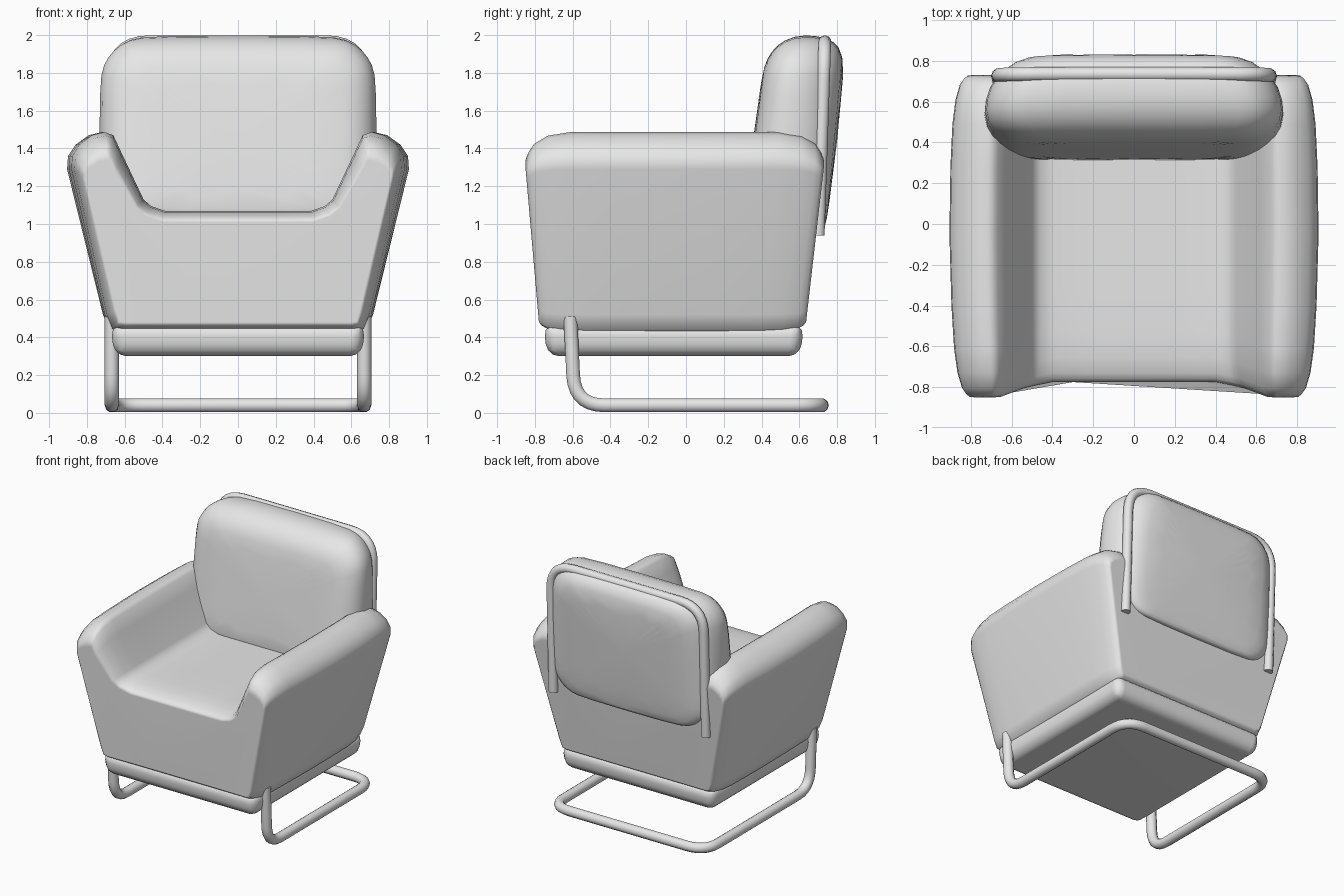
import bpy, bmesh, math
from mathutils import Vector

cube = bpy.data.objects.get("Cube")
if cube:
    bpy.data.objects.remove(cube, do_unlink=True)

grey = bpy.data.materials.new("light_grey")
grey.use_nodes = True
grey.diffuse_color = (0.8, 0.8, 0.8, 1)
grey.node_tree.nodes["Principled BSDF"].inputs["Base Color"].default_value = (0.8, 0.8, 0.8, 1)


def clamp(v):
    return max(0.0, min(1.0, v))


def select_only(obj):
    bpy.ops.object.select_all(action='DESELECT')
    obj.select_set(True)
    bpy.context.view_layer.objects.active = obj


def finish(name, bm):
    bmesh.ops.recalc_face_normals(bm, faces=bm.faces)
    mesh = bpy.data.meshes.new(name)
    bm.to_mesh(mesh)
    bm.free()
    mesh.materials.append(grey)
    obj = bpy.data.objects.new(name, mesh)
    bpy.context.collection.objects.link(obj)
    select_only(obj)
    bpy.ops.object.shade_smooth_by_angle(angle=math.radians(55))
    return obj


def loft(name, rings):
    """Skin a list of equally long closed rings and cap both ends."""
    bm = bmesh.new()
    loops = [[bm.verts.new(p) for p in ring] for ring in rings]
    n = len(loops[0])
    for a, b in zip(loops, loops[1:]):
        for i in range(n):
            j = (i + 1) % n
            bm.faces.new((a[i], a[j], b[j], b[i]))
    bm.faces.new(loops[0])
    bm.faces.new(loops[-1])
    return finish(name, bm)


def tube(name, points, corner, radius):
    """Bent pipe through points, with rounded corners."""
    pts = [Vector(p) for p in points]
    path = [pts[0]]
    for a, p, b in zip(pts, pts[1:], pts[2:]):
        start = p + (a - p).normalized() * corner
        end = p + (b - p).normalized() * corner
        for i in range(8):
            t = i / 7
            path.append(start * (1 - t) ** 2 + p * 2 * t * (1 - t) + end * t * t)
    path.append(pts[-1])
    curve = bpy.data.curves.new(name, 'CURVE')
    curve.dimensions = '3D'
    curve.bevel_depth = radius
    curve.bevel_resolution = 3
    curve.use_fill_caps = True
    spline = curve.splines.new('POLY')
    spline.points.add(len(path) - 1)
    for sp, p in zip(spline.points, path):
        sp.co = (*p, 1)
    curve.materials.append(grey)
    obj = bpy.data.objects.new(name, curve)
    bpy.context.collection.objects.link(obj)
    select_only(obj)
    bpy.ops.object.convert(target='MESH')
    bpy.ops.object.shade_smooth_by_angle(angle=math.radians(55))


# Seat body: U-shaped profile with both arms, lofted front to back
half = [(0.3, 0.42), (0.62, 0.42), (0.68, 0.44), (0.715, 0.52), (0.905, 1.29),
        (0.9, 1.36), (0.86, 1.42), (0.79, 1.47), (0.72, 1.487), (0.67, 1.47),
        (0.62, 1.37), (0.5, 1.13), (0.46, 1.095), (0.39, 1.07), (0.2, 1.07)]
profile = [Vector(p) for p in half] + [Vector((-x, z)) for x, z in reversed(half)]


def inset_profile(amount, arm_drop):
    out = []
    for i, p in enumerate(profile):
        e1 = (p - profile[i - 1]).normalized()
        e2 = (profile[(i + 1) % len(profile)] - p).normalized()
        t = (e1 + e2).normalized()
        q = p + Vector((-t.y, t.x)) * amount
        if q.y > 1.07:
            q.y = 1.07 + (q.y - 1.07) * (1 - arm_drop)
        out.append(q)
    return out


def body_ring(depth, inset, drop, side):
    ring = []
    for x, z in inset_profile(inset, drop):
        h = clamp((z - 0.43) / 0.87)
        if side < 0:
            y = -0.775 - 0.075 * h * clamp((abs(x) - 0.4) / 0.27) + depth
        else:
            y = 0.63 + 0.1 * h - depth
        pinch = 0.03 * (y / 0.7) ** 2 * clamp((abs(x) - 0.5) / 0.4)
        ring.append((x - math.copysign(pinch, x), y, z))
    return ring


ends = [(0, 0.06, 0.25), (0.015, 0.042, 0.18), (0.045, 0.024, 0.1),
        (0.12, 0.007, 0.03), (0.24, 0, 0), (0.45, 0, 0)]
rings = [body_ring(*e, -1) for e in ends]
rings.append([(x, -0.05, z) for x, z in inset_profile(0, 0)])
rings += [body_ring(*e, 1) for e in reversed(ends)]
body = loft("seat_body", rings)
body.modifiers.new("soft_normals", 'WEIGHTED_NORMAL').keep_sharp = True


# Back cushion: rounded rectangles lofted from the front face to the rear bulge
def cushion_ring(hw, z0, z1, r, y_low, y_high):
    ring = []
    corners = [(hw - r, z1 - r), (r - hw, z1 - r), (r - hw, z0 + r), (hw - r, z0 + r)]
    for k, (cx, cz) in enumerate(corners):
        for i in range(5):
            a = math.radians(90 * k + 22.5 * i)
            x, z = cx + r * math.cos(a), cz + r * math.sin(a)
            ring.append((x, y_low + (y_high - y_low) * (z - z0) / (z1 - z0), z))
    return ring


cushion = loft("back_cushion", [cushion_ring(*s) for s in [
    (0.53, 1.1, 1.8, 0.12, 0.31, 0.40),
    (0.61, 1.04, 1.88, 0.16, 0.315, 0.43),
    (0.7, 1.0, 1.95, 0.21, 0.36, 0.48),
    (0.748, 0.98, 2.0, 0.25, 0.49, 0.57),
    (0.71, 0.97, 2.0, 0.25, 0.69, 0.69),
    (0.65, 0.96, 1.98, 0.22, 0.71, 0.75),
    (0.6, 0.97, 1.95, 0.2, 0.735, 0.81),
    (0.48, 1.07, 1.84, 0.14, 0.755, 0.85)]])
sub = cushion.modifiers.new("soften", 'SUBSURF')
sub.levels = sub.render_levels = 1

# Base pad under the seat
bm = bmesh.new()
bmesh.ops.create_cube(bm, size=1)
for v in bm.verts:
    low = 0.02 if v.co.z < 0 else 0
    v.co = (v.co.x * (1.35 - 2 * low), v.co.y * (1.38 - 2 * low) - 0.065, 0.385 + v.co.z * 0.17)
bmesh.ops.bevel(bm, geom=bm.edges[:], offset=0.065, segments=3, profile=0.5, affect='EDGES')
pad = finish("base_pad", bm)
pad.modifiers.new("soft_normals", 'WEIGHTED_NORMAL')

# Metal tubes: cantilever foot frame and backrest hoop
foot = [(0.668, -0.612, 0.51), (0.668, -0.59, 0.04), (0.668, 0.718, 0.04)]
tube("foot_frame", foot + [(-x, y, z) for x, y, z in reversed(foot)], 0.16, 0.038)
hoop = [(0.665, 0.7, 0.94), (0.665, 0.735, 1.964)]
tube("back_hoop", hoop + [(-x, y, z) for x, y, z in reversed(hoop)], 0.2, 0.035)
